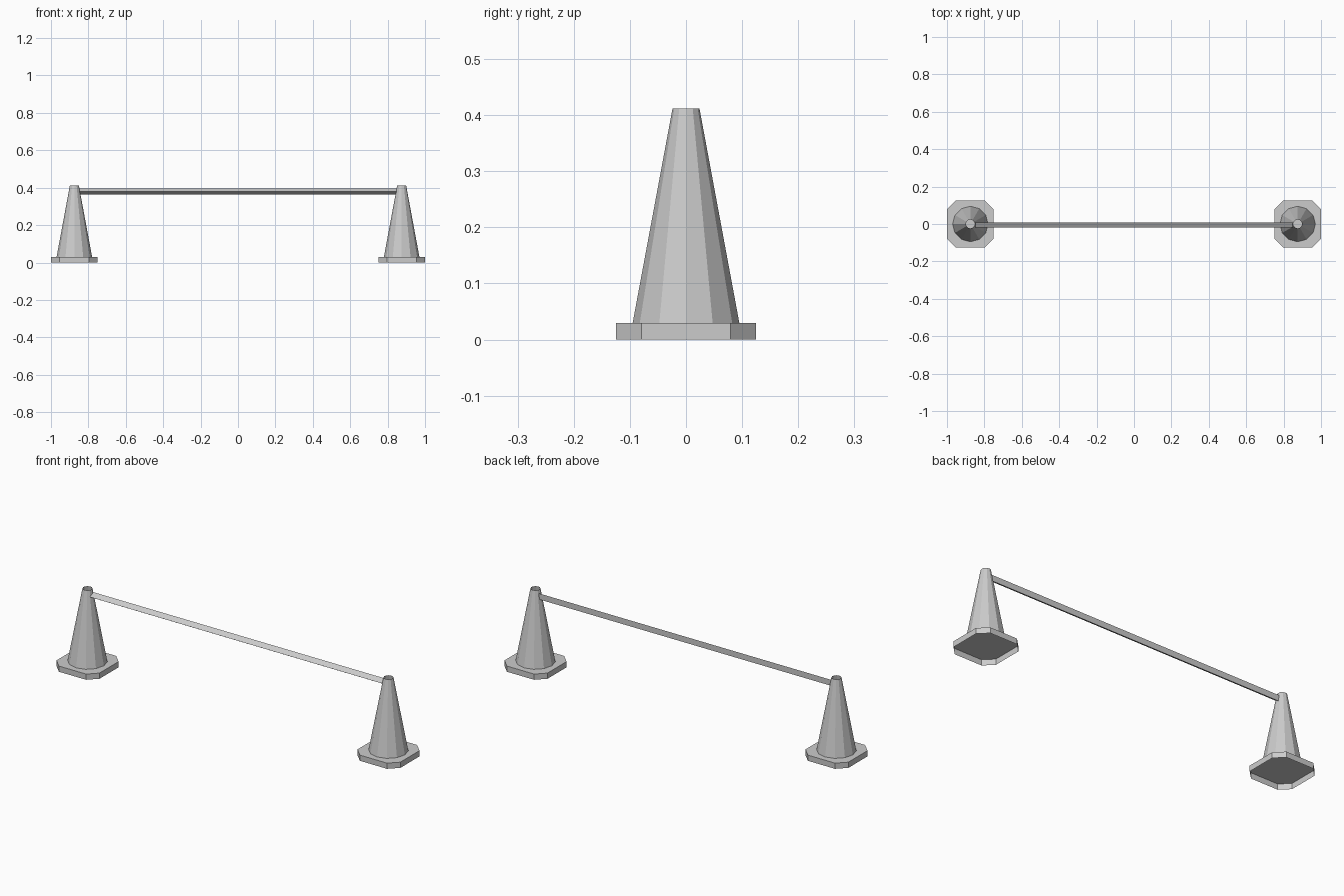
import bpy
import bmesh
from math import cos, sin, pi
from mathutils import Matrix, Vector

cube = bpy.data.objects.get("Cube")
if cube:
    bpy.data.objects.remove(cube, do_unlink=True)

grey = bpy.data.materials.new("plain_grey")
grey.use_nodes = True
colour = (0.6, 0.6, 0.6, 1)
grey.diffuse_color = colour
grey.node_tree.nodes["Principled BSDF"].inputs["Base Color"].default_value = colour


def ring(radius, sides, z):
    return [Vector((radius * cos(2 * pi * i / sides), radius * sin(2 * pi * i / sides), z))
            for i in range(sides)]


def loft(name, lower, upper, matrix, cap_lower=False, cap_upper=False):
    """Join two matching outlines with flat side faces."""
    bm = bmesh.new()
    a = [bm.verts.new(p) for p in lower]
    b = [bm.verts.new(p) for p in upper]
    n = len(a)
    for i in range(n):
        j = (i + 1) % n
        bm.faces.new((a[i], a[j], b[j], b[i]))
    if cap_lower:
        bm.faces.new(a[::-1])
    if cap_upper:
        bm.faces.new(b)
    mesh = bpy.data.meshes.new(name)
    bm.to_mesh(mesh)
    bm.free()
    mesh.materials.append(grey)
    obj = bpy.data.objects.new(name, mesh)
    obj.matrix_world = matrix
    bpy.context.collection.objects.link(obj)


# Square outline with clipped corners
half, clip, base_height = 0.125, 0.079, 0.03
outline = []
for k in range(4):
    turn = Matrix.Rotation(k * pi / 2, 3, "Z")
    outline += [turn @ Vector((half, -clip, 0)), turn @ Vector((half, clip, 0))]
base_top = [p + Vector((0, 0, base_height)) for p in outline]

# Cones: hollow base open underneath, body open at the top
for side, x in (("right", -0.875), ("left", 0.875)):
    place = Matrix.Translation((x, 0, 0))
    loft(side + "_cone_base", outline, base_top, place, cap_upper=True)
    loft(side + "_cone_body", ring(0.095, 12, base_height), ring(0.024, 12, 0.412), place)

# Three-sided crossbar, one edge facing the front
bar_end = 0.848
lay_down = Matrix.Rotation(pi / 2, 4, "Y") @ Matrix.Rotation(-pi / 2, 4, "Z")
loft("crossbar", ring(0.018, 3, -bar_end), ring(0.018, 3, bar_end),
     Matrix.Translation((0, 0, 0.38)) @ lay_down, cap_lower=True, cap_upper=True)
